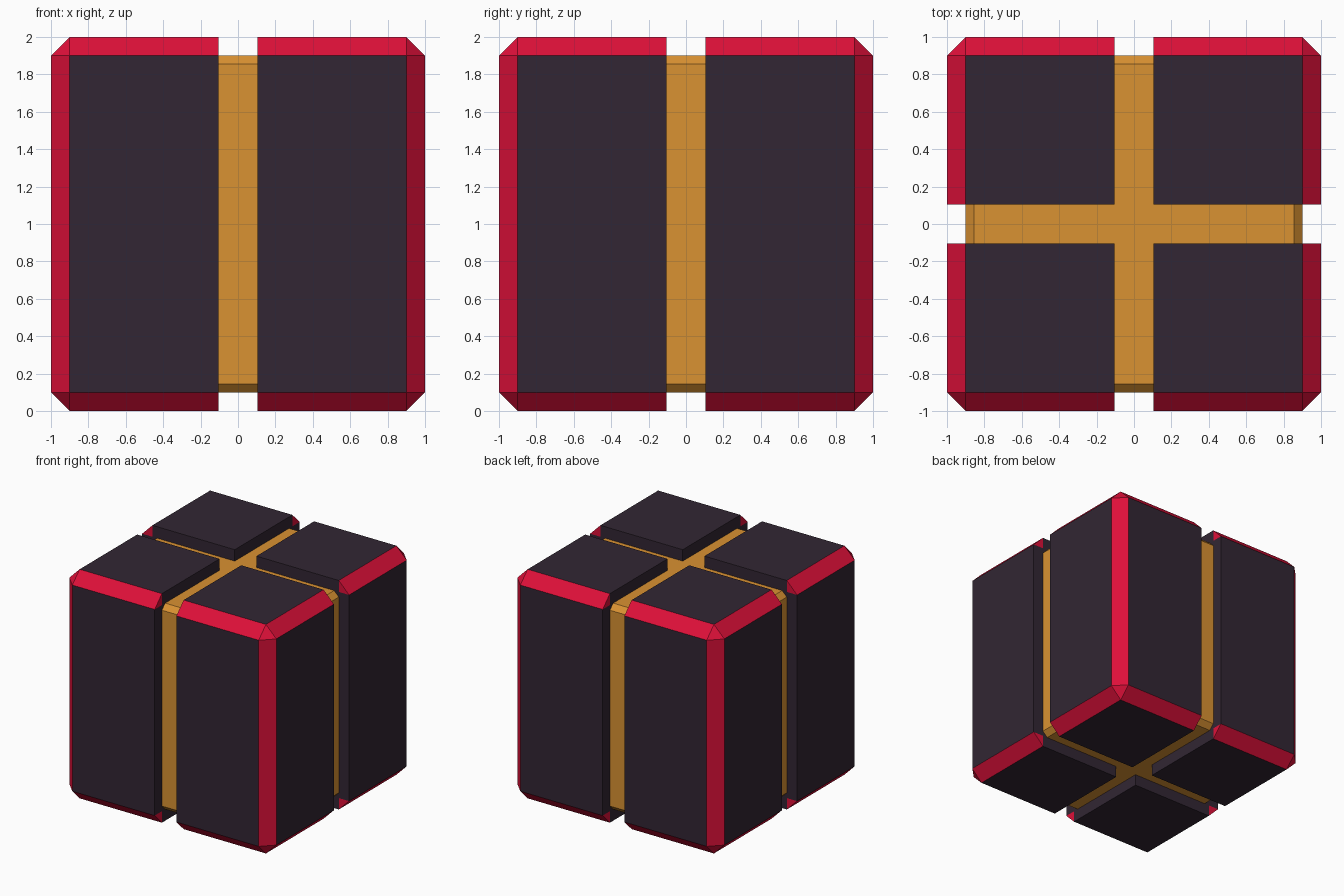
import bpy, bmesh
from mathutils import Matrix, Vector

if "Cube" in bpy.data.objects:
    bpy.data.objects.remove(bpy.data.objects["Cube"])

GAP, EDGE, CORE = 0.105, 0.1, 0.9


def material(name, rgb):
    m = bpy.data.materials.new(name)
    m.diffuse_color = (*rgb, 1)
    m.use_nodes = True
    m.node_tree.nodes["Principled BSDF"].inputs["Base Color"].default_value = m.diffuse_color
    return m


dark = material("dark panel", (0.032, 0.0194, 0.033))
red = material("red edge", (0.73, 0.005, 0.041))
gold = material("gold core", (0.70, 0.287, 0.032))


def chamfered_cube(half, offset):
    bm = bmesh.new()
    bmesh.ops.create_cube(bm, size=2 * half, matrix=Matrix.Translation((0, 0, 1)))
    bmesh.ops.bevel(bm, geom=bm.edges[:], offset=offset, offset_type='OFFSET',
                    segments=1, profile=0.5, affect='EDGES')
    return bm


def slice_at(bm, co, normal, trim=False):
    geom = bm.verts[:] + bm.edges[:] + bm.faces[:]
    cut = bmesh.ops.bisect_plane(bm, geom=geom, dist=1e-5, plane_co=co,
                                 plane_no=normal, clear_inner=trim)["geom_cut"]
    if trim:
        edges = [e for e in cut if isinstance(e, bmesh.types.BMEdge)]
        bmesh.ops.edgeloop_fill(bm, edges=edges)


def finish(bm, name, mats):
    bmesh.ops.recalc_face_normals(bm, faces=bm.faces[:])
    me = bpy.data.meshes.new(name)
    bm.to_mesh(me)
    bm.free()
    for m in mats:
        me.materials.append(m)
    bpy.context.collection.objects.link(bpy.data.objects.new(name, me))


# Gold core seen at the bottom of the grooves
finish(chamfered_cube(CORE, 0.045), "core", [gold])

# Four corner blocks, each a quarter of a chamfered cube
for sx, side in ((-1, "left"), (1, "right")):
    for sy, end in ((-1, "front"), (1, "back")):
        bm = chamfered_cube(1, EDGE)
        slice_at(bm, (sx * GAP, 0, 0), (sx, 0, 0), True)
        slice_at(bm, (0, sy * GAP, 0), (0, sy, 0), True)
        # Split the groove walls so their chamfered corners can be red
        for co, no in (((sx * CORE, 0, 0), (1, 0, 0)), ((0, sy * CORE, 0), (0, 1, 0)),
                       ((0, 0, 1 - CORE), (0, 0, 1)), ((0, 0, 1 + CORE), (0, 0, 1))):
            slice_at(bm, co, no)
        # Red wherever a face lies beyond the panel limits on two axes
        for f in bm.faces:
            c = f.calc_center_median() - Vector((0, 0, 1))
            f.material_index = int(sum(abs(v) > CORE + 0.005 for v in c) >= 2)
        finish(bm, f"{end}_{side}_block", [dark, red])
